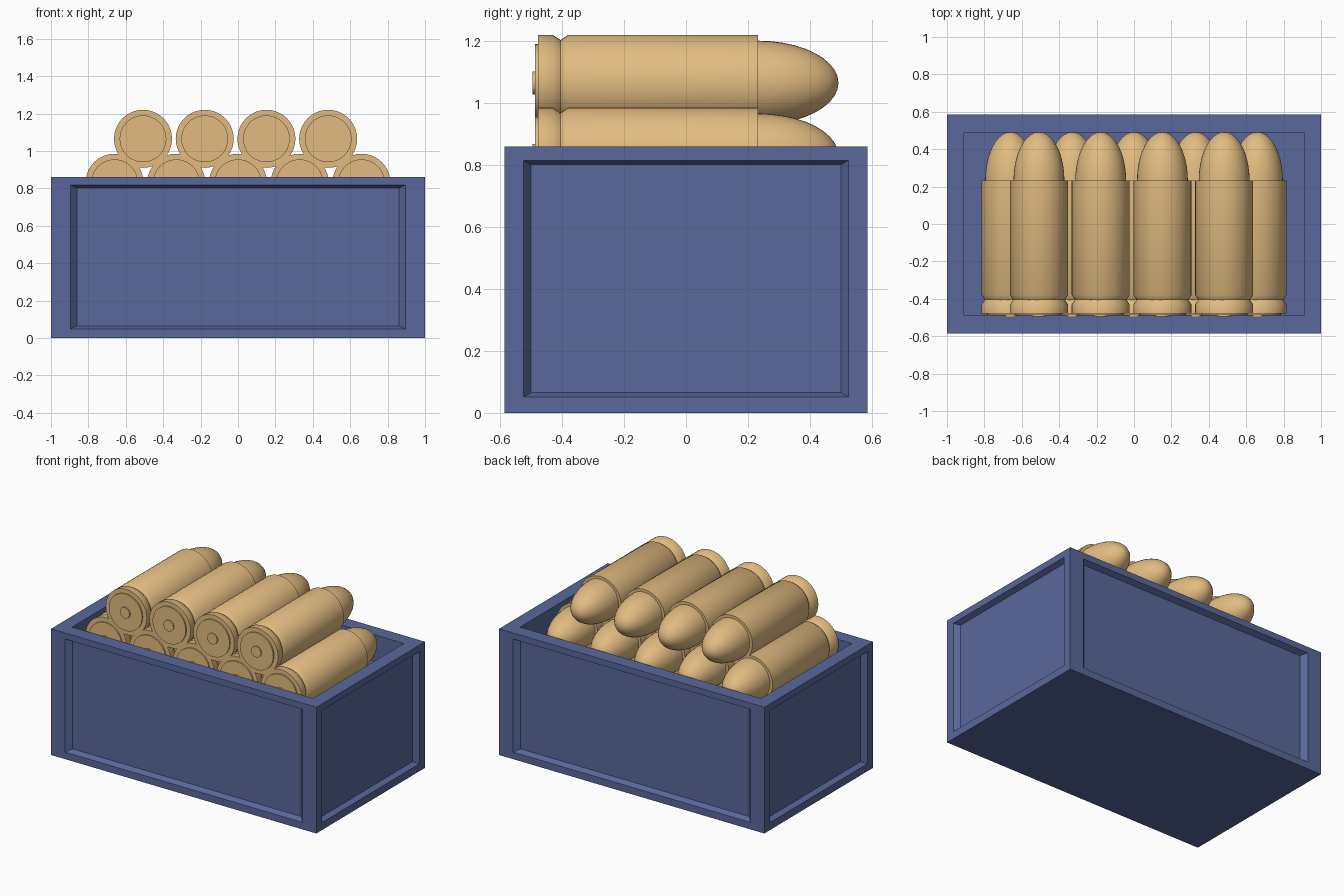
import bpy, bmesh, math
from mathutils import Vector

if "Cube" in bpy.data.objects:
    bpy.data.objects.remove(bpy.data.objects["Cube"])


def material(name, color):
    m = bpy.data.materials.new(name)
    m.diffuse_color = color
    m.use_nodes = True
    m.node_tree.nodes["Principled BSDF"].inputs["Base Color"].default_value = m.diffuse_color
    return m


def finish(name, bm, mat):
    mesh = bpy.data.meshes.new(name)
    bmesh.ops.recalc_face_normals(bm, faces=bm.faces[:])
    bm.to_mesh(mesh)
    bm.free()
    mesh.materials.append(mat)
    ob = bpy.data.objects.new(name, mesh)
    bpy.context.collection.objects.link(ob)
    return ob


def inset_to(bm, face, half, centre):
    """Inset a rectangular face and place its corners at centre +/- half."""
    bmesh.ops.inset_individual(bm, faces=[face], thickness=0.01)
    mid = face.calc_center_median()
    for v in face.verts:
        v.co = [centre[i] + math.copysign(half[i], v.co[i] - mid[i]) for i in range(3)]


blue = material("blue_paint", (0.10, 0.14, 0.33, 1))
brass = material("brass", (0.76, 0.50, 0.22, 1))

# Crate with recessed side panels and an open top
HX, HY, H = 1.0, 0.585, 0.86
WELL_FLOOR = 0.68
DEPTH = 0.035
bm = bmesh.new()
bmesh.ops.create_cube(bm, size=1)
for v in bm.verts:
    v.co = (v.co.x * 2 * HX, v.co.y * 2 * HY, (v.co.z + 0.5) * H)
bm.normal_update()
for f in bm.faces[:]:
    n = f.normal.copy()
    if n.z > 0.5:
        inset_to(bm, f, (0.908, 0.49, 0), (0, 0, H))
        inset_to(bm, f, (0.908, 0.49, 0), (0, 0, WELL_FLOOR))
    elif abs(n.x) > 0.5:
        s = math.copysign(1, n.x)
        inset_to(bm, f, (0, 0.525, 0.382), (s * HX, 0, 0.433))
        inset_to(bm, f, (0, 0.50, 0.368), (s * (HX - DEPTH), 0, 0.433))
    elif abs(n.y) > 0.5:
        s = math.copysign(1, n.y)
        inset_to(bm, f, (0.895, 0, 0.385), (0, s * HY, 0.433))
        inset_to(bm, f, (0.862, 0, 0.368), (0, s * (HY - DEPTH), 0.433))
finish("crate", bm, blue)

# Cartridge profile (radius, y): primer, base, extractor groove, case, rounded nose
profile = [(0, -0.495), (0.037, -0.495), (0.037, -0.487), (0.125, -0.487),
           (0.125, -0.478), (0.155, -0.478), (0.155, -0.43), (0.138, -0.405),
           (0.155, -0.38), (0.155, 0.232), (0.136, 0.232)]
for i in range(1, 11):
    a = math.pi / 2 * i / 10
    profile.append((0.136 * math.cos(a) if i < 10 else 0, 0.232 + 0.26 * math.sin(a)))

bm = bmesh.new()
verts = [bm.verts.new((r, y, 0)) for r, y in profile]
edges = [bm.edges.new(p) for p in zip(verts, verts[1:])]
bmesh.ops.spin(bm, geom=verts + edges, cent=(0, 0, 0), axis=(0, 1, 0),
               angle=2 * math.pi, steps=40)
bmesh.ops.remove_doubles(bm, verts=bm.verts[:], dist=0.0005)
first = finish("cartridge", bm, brass)
bpy.context.view_layer.objects.active = first
first.select_set(True)
bpy.ops.object.shade_smooth_by_angle(angle=math.radians(35))

# Stack the cartridges: five below, four nested on top
places = [(0.33 * (i - 2), 0.83) for i in range(5)]
places += [(-0.508 + 0.33 * i, 1.065) for i in range(4)]
for i, (x, z) in enumerate(places):
    ob = first if i == 0 else first.copy()
    if i:
        bpy.context.collection.objects.link(ob)
    ob.name = f"cartridge_{i + 1}"
    ob.location = (x, 0, z)
